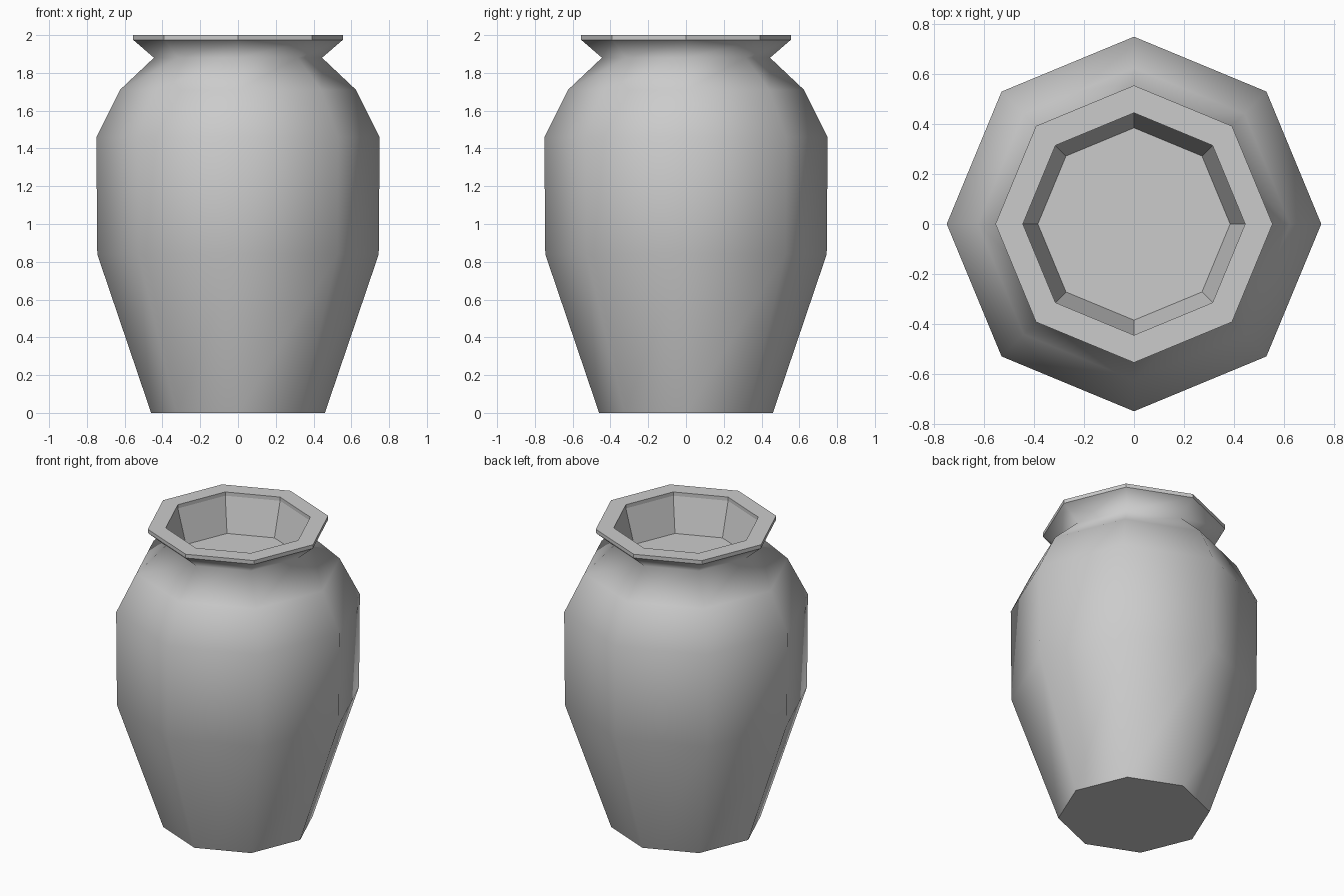
import bpy, bmesh
from math import cos, sin, tau

if "Cube" in bpy.data.objects:
    bpy.data.objects.remove(bpy.data.objects["Cube"])

SIDES = 8
# (radius, height) from the foot, up the outside, over the rim, down to the inner floor
PROFILE = [(0.46, 0), (0.745, 0.84), (0.75, 1.46), (0.625, 1.71), (0.445, 1.88),
           (0.555, 1.975), (0.555, 2.0), (0.445, 2.0), (0.445, 1.975), (0.385, 1.75)]
SMOOTH_BANDS = 5  # outer body and flared neck are smooth, the rim and mouth are flat

bm = bmesh.new()
rings = [[bm.verts.new((r * cos(tau * i / SIDES), r * sin(tau * i / SIDES), z))
          for i in range(SIDES)] for r, z in PROFILE]

# Side walls
for b, (lo, hi) in enumerate(zip(rings, rings[1:])):
    for i in range(SIDES):
        j = (i + 1) % SIDES
        face = bm.faces.new((lo[i], lo[j], hi[j], hi[i]))
        face.smooth = b < SMOOTH_BANDS

# Base and inner floor
bm.faces.new(rings[0][::-1])
bm.faces.new(rings[-1])

# Hard edges wherever a flat face meets another
for e in bm.edges:
    e.smooth = all(f.smooth for f in e.link_faces)

mesh = bpy.data.meshes.new("vase")
bm.to_mesh(mesh)
bm.free()
bpy.context.collection.objects.link(bpy.data.objects.new("vase", mesh))
